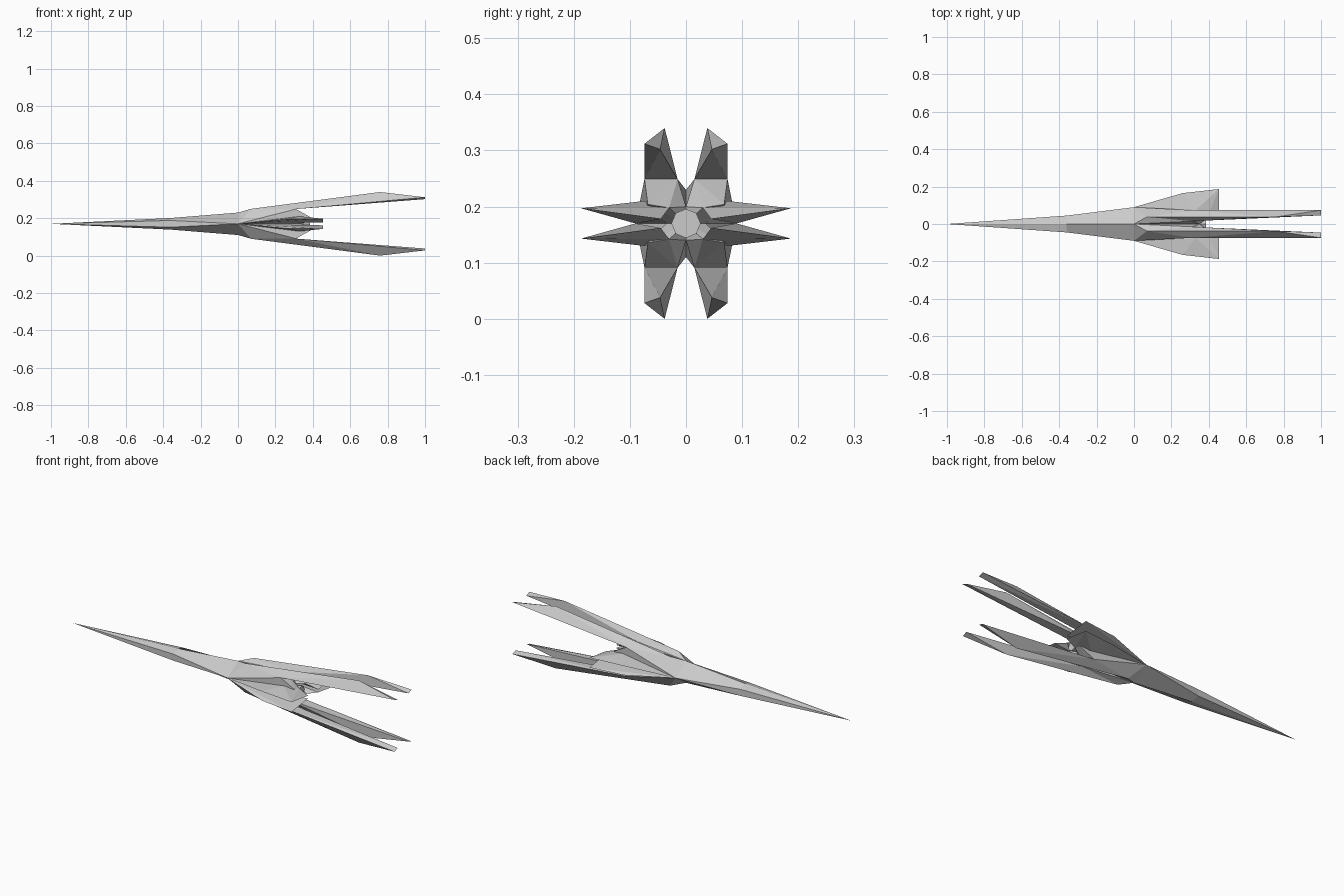
import bpy, bmesh, math
from mathutils import Matrix

if "Cube" in bpy.data.objects:
    bpy.data.objects.remove(bpy.data.objects["Cube"])

CZ = 0.17  # height of the centre line


def finish(bm, name):
    bmesh.ops.recalc_face_normals(bm, faces=bm.faces[:])
    mesh = bpy.data.meshes.new(name)
    bm.to_mesh(mesh)
    bm.free()
    obj = bpy.data.objects.new(name, mesh)
    bpy.context.collection.objects.link(obj)
    return obj


def hull(name, points, sy, sz):
    """Faceted convex solid; points are (x, y, height off centre line)."""
    bm = bmesh.new()
    for x, y, h in points:
        bm.verts.new((x, y * sy, CZ + h * sz))
    res = bmesh.ops.convex_hull(bm, input=bm.verts[:])
    loose = [v for v in bm.verts if not v.link_faces]
    bmesh.ops.delete(bm, geom=loose, context='VERTS')
    bmesh.ops.dissolve_limit(bm, angle_limit=math.radians(1),
                             verts=bm.verts[:], edges=bm.edges[:])
    return finish(bm, name)


# Needle fuselage: (x, half width, half height, half height of side edge)
bm = bmesh.new()
rings = []
for x, w, h, s in [(-1, 0, 0, 0), (-0.36, 0.045, 0.031, 0.018), (0, 0.09, 0.06, 0)]:
    section = [(0, h), (w, s), (w, -s), (0, -h), (-w, -s), (-w, s)]
    rings.append([bm.verts.new((x, y, CZ + z)) for y, z in section])
for a, b in zip(rings, rings[1:]):
    for i in range(6):
        j = (i + 1) % 6
        bm.faces.new((a[i], a[j], b[j], b[i]))
bm.faces.new(rings[-1])
bmesh.ops.remove_doubles(bm, verts=bm.verts[:], dist=0.0005)
finish(bm, "fuselage")

# Shared corners of the rear quarter
shoulder = (0, 0.09, 0)
spine = (0, 0, 0.06)
ridge = (0.07, 0.038, 0.08)
outer = (0.31, 0.074, 0.079)
inner = (0.31, 0.015, 0.079)
rear_in = (0.39, 0.03, 0.028)
rear_out = (0.39, 0.068, 0.034)

pod = [shoulder, spine, ridge, outer, inner, rear_in, rear_out,
       (0.35, 0, 0.03), (0.35, 0, 0), (0.33, 0.035, 0), (0, 0, 0)]
prong = [ridge, outer, inner, (0.76, 0.038, 0.17),
         (1, 0.074, 0.142), (1, 0.046, 0.132)]
wing = [shoulder, (0.26, 0.165, 0.025), (0.455, 0.187, 0.027),
        (0.33, 0.075, 0.04), rear_in, (0.455, 0.045, 0.008)]

# Pods, prongs and wings repeat in all four quarters
for sy, side in ((1, "left"), (-1, "right")):
    for sz, level in ((1, "upper"), (-1, "lower")):
        tag = f"{level}_{side}"
        hull(f"pod_{tag}", pod, sy, sz)
        hull(f"prong_{tag}", prong, sy, sz)
        hull(f"wing_{tag}", wing, sy, sz)

# Engine nozzle between the pods
bm = bmesh.new()
bmesh.ops.create_cone(bm, cap_ends=True, segments=8, radius1=0.016, radius2=0.026,
                      depth=0.08,
                      matrix=Matrix.Translation((0.345, 0, CZ)) @ Matrix.Rotation(math.pi / 2, 4, 'Y'))
finish(bm, "engine_nozzle")
